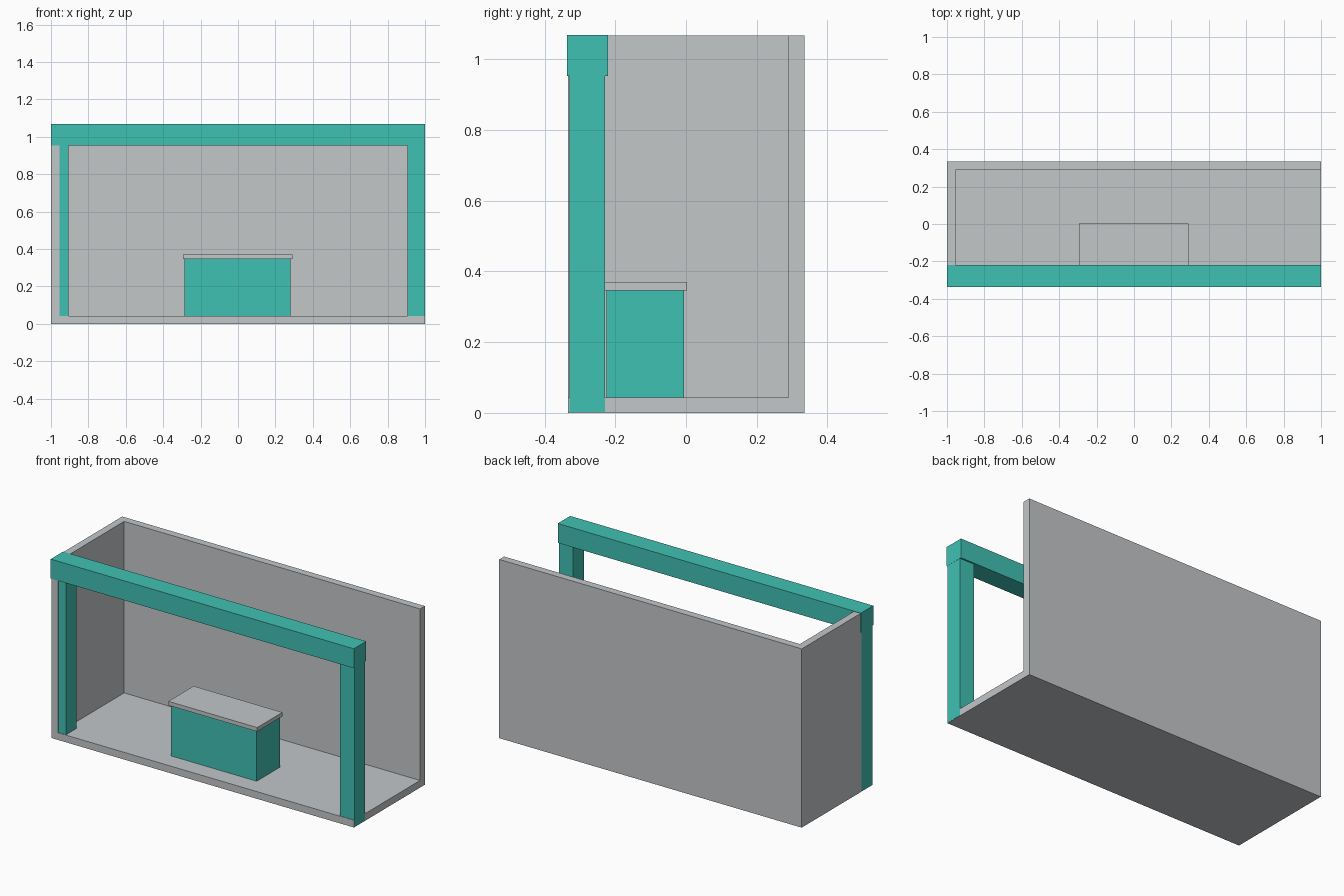
import bpy

if "Cube" in bpy.data.objects:
    bpy.data.objects.remove(bpy.data.objects["Cube"])


def make_material(name, rgb):
    mat = bpy.data.materials.new(name)
    mat.diffuse_color = (*rgb, 1.0)
    mat.use_nodes = True
    mat.node_tree.nodes["Principled BSDF"].inputs["Base Color"].default_value = mat.diffuse_color
    return mat


def box(name, x, y, z, mat):
    """Box spanning the given (min, max) ranges."""
    spans = (x, y, z)
    bpy.ops.mesh.primitive_cube_add(size=1, location=[(a + b) / 2 for a, b in spans])
    obj = bpy.context.object
    obj.name = obj.data.name = name
    obj.scale = [b - a for a, b in spans]
    bpy.ops.object.transform_apply(location=True, rotation=False, scale=True)
    obj.data.materials.append(mat)
    return obj


grey = make_material("light grey", (0.546, 0.571, 0.584))
teal = make_material("teal", (0.051, 0.533, 0.451))

# Booth shell: floor, left wall and back wall, open at front, right and top
shell = box("booth_shell", (-0.999, 0.999), (-0.333, 0.335), (0, 1.067), grey)
cutter = box("shell_cutter", (-0.955, 1.2), (-0.6, 0.29), (0.043, 1.3), grey)
cut = shell.modifiers.new("hollow", 'BOOLEAN')
cut.operation = 'DIFFERENCE'
cut.solver = 'EXACT'
cut.object = cutter
bpy.context.view_layer.objects.active = shell
bpy.ops.object.modifier_apply(modifier=cut.name)
bpy.data.objects.remove(cutter, do_unlink=True)

# Front frame: two posts carrying a header beam
for side, x in (("left", (-1.0, -0.905)), ("right", (0.905, 1.0))):
    box(side + "_post", x, (-0.33, -0.229), (0.002, 0.96), teal)
box("header_beam", (-1.001, 1.001), (-0.337, -0.22), (0.953, 1.069), teal)

# Reception counter with an overhanging top
box("counter_body", (-0.285, 0.281), (-0.225, -0.005), (0.03, 0.346), teal)
box("counter_top", (-0.295, 0.291), (-0.235, 0.003), (0.346, 0.37), grey)
